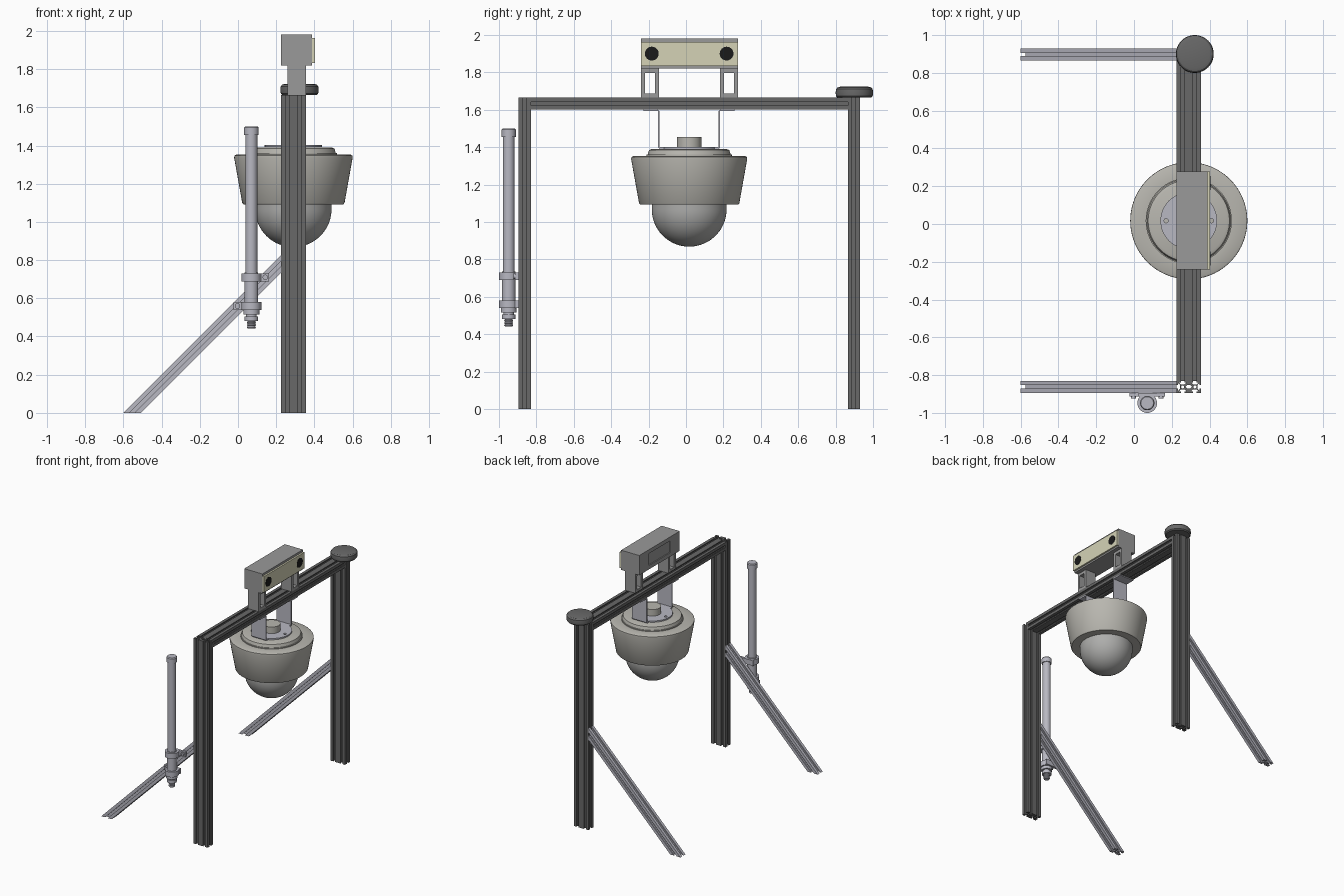
import bpy, bmesh, math
from mathutils import Matrix, Vector

if "Cube" in bpy.data.objects:
    bpy.data.objects.remove(bpy.data.objects["Cube"])

H = 0.0325  # half width of one extrusion cell


def material(name, r, g, b):
    m = bpy.data.materials.new(name)
    m.diffuse_color = (r, g, b, 1)
    m.use_nodes = True
    m.node_tree.nodes["Principled BSDF"].inputs["Base Color"].default_value = m.diffuse_color
    return m


DARK = material("dark_metal", 0.14, 0.14, 0.14)
SILVER = material("silver", 0.48, 0.48, 0.54)
WARM = material("warm_grey", 0.48, 0.47, 0.43)
DOME = material("dome_grey", 0.42, 0.42, 0.41)
GREY = material("mid_grey", 0.32, 0.32, 0.32)
CREAM = material("cream", 0.66, 0.65, 0.47)
BLACK = material("black", 0.01, 0.01, 0.01)


def add(name, bm, mat, angle=30):
    bmesh.ops.remove_doubles(bm, verts=bm.verts, dist=1e-5)
    bmesh.ops.recalc_face_normals(bm, faces=bm.faces)
    me = bpy.data.meshes.new(name)
    bm.to_mesh(me)
    bm.free()
    me.shade_smooth()
    me.set_sharp_from_angle(angle=math.radians(angle))
    me.materials.append(mat)
    ob = bpy.data.objects.new(name, me)
    bpy.context.collection.objects.link(ob)
    return ob


def box_bm(x, y, z):
    bm = bmesh.new()
    size = (x[1] - x[0], y[1] - y[0], z[1] - z[0])
    mid = Vector((sum(x) / 2, sum(y) / 2, sum(z) / 2))
    bmesh.ops.create_cube(bm, size=1, matrix=Matrix.Translation(mid) @ Matrix.Diagonal((*size, 1)))
    return bm


def lathe(name, profile, centre, mat, seg=64, axis='Z'):
    bm = bmesh.new()
    vs = [bm.verts.new((r, 0, z)) for r, z in profile]
    es = [bm.edges.new(p) for p in zip(vs, vs[1:])]
    bmesh.ops.spin(bm, geom=vs + es, cent=(0, 0, 0), axis=(0, 0, 1), angle=math.tau, steps=seg)
    turn = {'Z': Matrix(), 'X': Matrix.Rotation(math.pi / 2, 4, 'Y'),
            '-Y': Matrix.Rotation(math.pi / 2, 4, 'X')}[axis]
    bm.transform(Matrix.Translation(centre) @ turn)
    return add(name, bm, mat)


def prism(loops, place):
    """Fill outlines (with holes), extrude, and place each point with place(a, b, end)."""
    cu = bpy.data.curves.new("tmp", 'CURVE')
    cu.dimensions, cu.fill_mode, cu.extrude = '2D', 'BOTH', 1
    for loop in loops:
        sp = cu.splines.new('POLY')
        sp.points.add(len(loop) - 1)
        for p, c in zip(sp.points, loop):
            p.co = (c.real, c.imag, 0, 1)
        sp.use_cyclic_u = True
    ob = bpy.data.objects.new("tmp", cu)
    bpy.context.collection.objects.link(ob)
    dg = bpy.context.evaluated_depsgraph_get()
    me = bpy.data.meshes.new_from_object(ob.evaluated_get(dg))
    bm = bmesh.new()
    bm.from_mesh(me)
    bpy.data.objects.remove(ob)
    bpy.data.curves.remove(cu)
    bpy.data.meshes.remove(me)
    for v in bm.verts:
        v.co = place(v.co.x, v.co.y, v.co.z > 0)
    return bm


def circle(c, r, n=16):
    return [c + r * complex(math.cos(math.tau * i / n), math.sin(math.tau * i / n)) for i in range(n)]


def slot_profile(cells):
    """T-slot extrusion section, one or two cells wide."""
    slot = [(-.009, 0), (-.009, .008), (-.019, .008), (-.019, .011), (-.010, .019)]
    slot += [(-s, d) for s, d in reversed(slot)]
    mids = [(2 * i - cells + 1) * H for i in range(cells)]
    outline = []
    for k, d in enumerate((1, 1j, -1, -1j)):
        if k % 2 == 0:
            centres = [d * m - 1j * d * H for m in mids]
            corner = d * cells * H - 1j * d * H
        else:
            centres = [-1j * d * cells * H]
            corner = -1j * d * cells * H + d * H
        for c in centres:
            outline += [c + d * s + 1j * d * t for s, t in slot]
        outline.append(corner)
    loops = [outline] + [circle(m, .008) for m in mids]
    if cells == 2:
        loops.append([-.017, -.009j - .008, -.009j + .008, .017, .009j + .008, .009j - .008])
    return [[complex(p) for p in l] for l in loops]


# Frame: two posts, crossbeam and two mitred struts
FY, BY, PX = -0.8625, 0.8975, 0.29
double, single = slot_profile(2), slot_profile(1)
for side, y in (("front", FY), ("back", BY)):
    add(side + "_post", prism(double, lambda a, b, e: (PX + a, y + b, 1.665 * e)), DARK)

    def strut(a, b, e):
        t = 0.78 * math.sqrt(2) - a if e else a
        return (-0.555 + (a + t) / math.sqrt(2), y + b, (t - a) / math.sqrt(2))
    add(side + "_strut", prism(single, strut), SILVER)
add("crossbeam", prism(double, lambda a, b, e: (PX + a, BY - H if e else FY + H, 1.6325 + b)), DARK)

# Positioning puck on the back post
lathe("receiver_puck", [(0, 1.665), (.09, 1.665), (.098, 1.673), (.1, 1.69), (.098, 1.71), (.09, 1.719),
                        (.075, 1.723), (0, 1.723)], (0.322, 0.9, 0), DARK)

# Dome camera: housing, dome and cable cap
CAM = (0.29, 0.017, 0)
lathe("dome_housing", [(0, 1.39), (.2, 1.39), (.215, 1.384), (.222, 1.36), (.228, 1.36), (.228, 1.352),
                       (.3, 1.352), (.309, 1.347), (.31, 1.335), (.268, 1.1), (.262, 1.092), (.2, 1.092),
                       (0, 1.092)], CAM, WARM, 96)
arc = [(.2 * math.cos(i * math.pi / 40), 1.068 - .2 * math.sin(i * math.pi / 40)) for i in range(20)]
lathe("camera_dome", [(0, 1.1), (.2, 1.1)] + arc + [(0, .868)], CAM, DOME, 64)
lathe("cable_cap", [(0, 1.385), (.065, 1.385), (.065, 1.455), (0, 1.455)], CAM, WARM, 48)

# Hanging bracket: drilled disc and two bent straps
holes = [circle(.12 * 1j ** k, .011) for k in range(4)]
add("bracket_disc", prism([circle(0j, .15, 64)] + holes,
                          lambda a, b, e: (CAM[0] + a, CAM[1] + b, 1.402 if e else 1.391)), SILVER)
strap = [.11 + 1.391j, .158 + 1.391j, .166 + 1.399j, .166 + 1.592j, .243 + 1.592j, .243 + 1.6j,
         .166 + 1.6j, .158 + 1.592j, .158 + 1.402j, .11 + 1.402j]
for side, s in (("front", -1), ("back", 1)):
    add(side + "_bracket_strap",
        prism([strap], lambda a, b, e: (PX + (.065 if e else -.065), CAM[1] + s * a, b)), SILVER)

# Stereo camera: housing with recessed back panel, face plate, lenses and hollow feet
Y0, Y1 = -0.241, 0.278
bm = box_bm((.225, .388), (Y0, Y1), (1.82, 1.98))
back = [f for f in bm.faces if f.normal.x < -.9]
bmesh.ops.inset_region(bm, faces=back, thickness=.045)
for v in back[0].verts:
    v.co.y = CAM[1] + (v.co.y - CAM[1]) * .6
bmesh.ops.inset_region(bm, faces=back, thickness=.002, depth=-.006)
add("stereo_housing", bm, GREY)
add("stereo_face_plate", box_bm((.388, .402), (Y0, Y1), (1.833, 1.962)), CREAM)
for side, y, lens in (("front", Y0, -.183), ("back", Y1 - .096, .217)):
    lathe(side + "_lens", [(0, 0), (.037, 0), (.037, .003), (0, .003)], (.401, lens, 1.9), BLACK, 32, 'X')

    def rect(y0, y1, z0, z1):
        return [complex(y0, z0), complex(y1, z0), complex(y1, z1), complex(y0, z1)]
    foot = [rect(y, y + .096, 1.665, 1.82), rect(y + .022, y + .074, 1.687, 1.797)]
    add(side + "_stereo_foot", prism(foot, lambda a, b, e: (.355 if e else .26, a, b)), GREY)

# Rod antenna with threaded end
ANT = (0.07, -0.948, 0)
thread = [(.024 if i % 2 else .02, .442 + i * .006) for i in range(8)]
lathe("antenna_rod", [(0, .442)] + thread +
      [(.024, .482), (.036, .482), (.036, .505), (.028, .505), (.028, .515), (.042, .515), (.042, .54),
       (.036, .54), (.036, .735), (.031, .735), (.031, 1.455), (.038, 1.455), (.038, 1.493),
       (.033, 1.5), (0, 1.5)], ANT, SILVER, 40)

# Antenna clamps with bolted ears on the front strut
for name, z, s in (("lower", .56, -1), ("upper", .71, 1)):
    lathe(name + "_clamp_ring", [(.034, z - .021), (.052, z - .021), (.052, z + .021), (.034, z + .021),
                                 (.034, z - .021)], ANT, SILVER, 40)
    add(name + "_clamp_ear", box_bm(sorted((.07 - s * .045, .07 + s * .093)), (-.913, FY - H), (z - .021, z + .021)),
        SILVER)
    lathe(name + "_clamp_bolt", [(0, 0), (.014, 0), (.014, .01), (.007, .01), (.007, .006), (0, .006)],
          (.07 + s * .073, -.913, z), SILVER, 24, '-Y')
